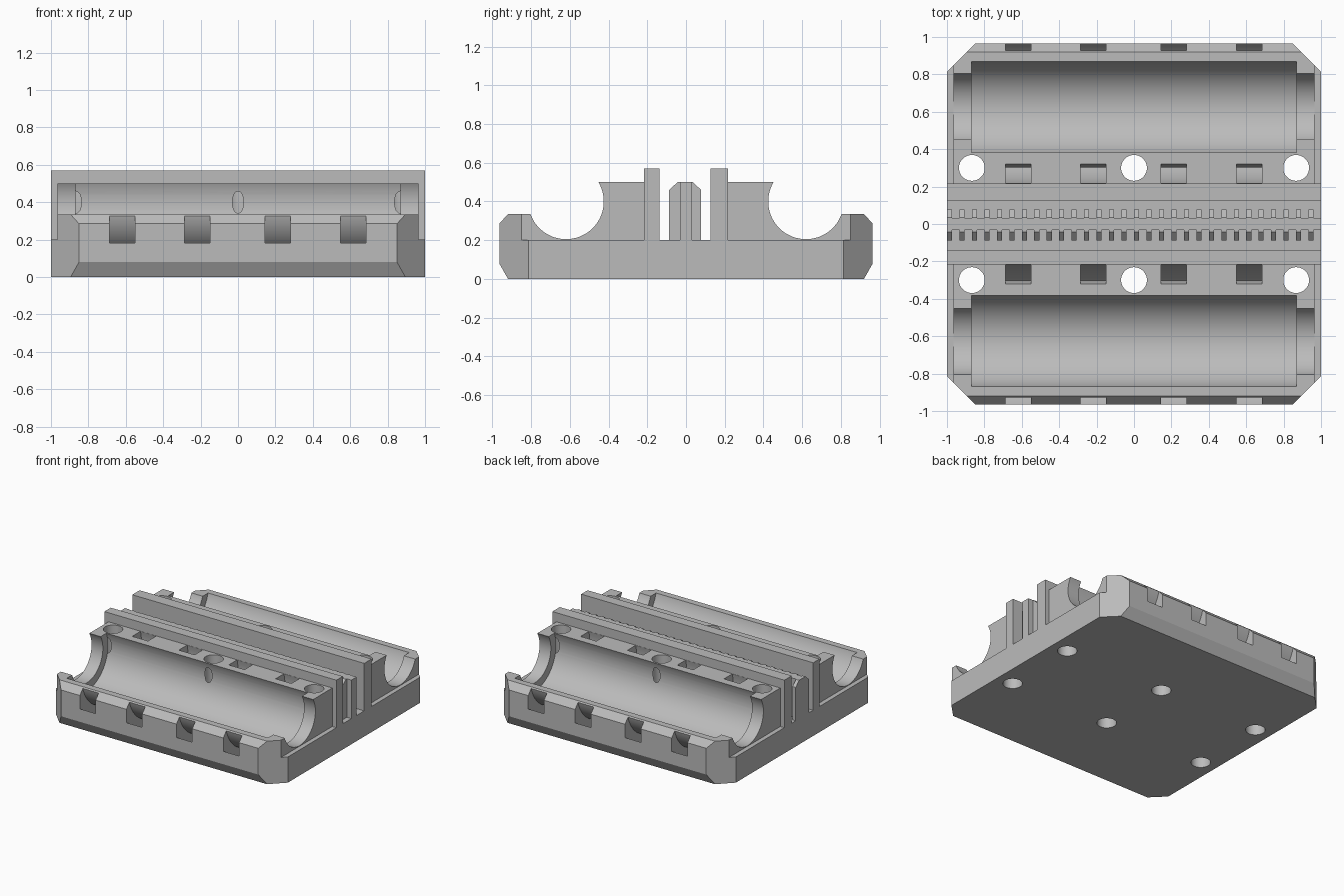
import bpy, bmesh, math
from mathutils import Matrix

cube = bpy.data.objects.get("Cube")
if cube:
    bpy.data.objects.remove(cube, do_unlink=True)

grey = bpy.data.materials.new("light_grey")
grey.use_nodes = True
colour = (0.5, 0.5, 0.5, 1)
grey.diffuse_color = colour
grey.node_tree.nodes["Principled BSDF"].inputs["Base Color"].default_value = colour


def finish(name, bm):
    bmesh.ops.recalc_face_normals(bm, faces=bm.faces)
    mesh = bpy.data.meshes.new(name)
    bm.to_mesh(mesh)
    bm.free()
    mesh.materials.append(grey)
    obj = bpy.data.objects.new(name, mesh)
    bpy.context.collection.objects.link(obj)
    return obj


def add_prism(bm, profile, x0, x1):
    """Extrude a (y, z) outline along x."""
    face = bm.faces.new([bm.verts.new((x0, y, z)) for y, z in profile])
    moved = bmesh.ops.extrude_face_region(bm, geom=[face])["geom"]
    verts = [v for v in moved if isinstance(v, bmesh.types.BMVert)]
    bmesh.ops.translate(bm, verts=verts, vec=(x1 - x0, 0, 0))


def box(name, centre, size, turn=0):
    bm = bmesh.new()
    matrix = (Matrix.Translation(centre) @ Matrix.Rotation(turn, 4, "Z")
              @ Matrix.Diagonal((*size, 1)))
    bmesh.ops.create_cube(bm, size=1, matrix=matrix)
    return finish(name, bm)


def cylinder(name, centre, radius, length, axis):
    bm = bmesh.new()
    turn = Matrix.Rotation(math.pi / 2, 4, "Y") if axis == "X" else Matrix()
    bmesh.ops.create_cone(bm, cap_ends=True, segments=72, radius1=radius,
                          radius2=radius, depth=length,
                          matrix=Matrix.Translation(centre) @ turn)
    return finish(name, bm)


def ring(name, x, y, width, inner, outer, steps=72):
    """Slightly oval band around a bearing, for a strap slot."""
    bm = bmesh.new()
    loops = []
    for i in range(steps):
        a = math.tau * i / steps
        loops.append([bm.verts.new((x + s * width / 2, y + r[0] * math.cos(a),
                                    AXIS_Z + r[1] * math.sin(a)))
                      for s, r in ((-1, inner), (1, inner), (1, outer), (-1, outer))])
    for i in range(steps):
        p, q = loops[i - 1], loops[i]
        for k in range(4):
            bm.faces.new((p[k - 1], p[k], q[k], q[k - 1]))
    return finish(name, bm)


AXIS_Y, AXIS_Z = 0.62, 0.4      # bearing axis
FLOOR, FIN = 0.2, 0.217         # base top, outer face of the tall fins
END = 0.965                     # end of the raised blocks


def half_profile(side, fin_inner):
    points = [(0.92, 0), (0.965, 0.08), (0.965, 0.285), (0.92, 0.335),
              (0.5, 0.335), (0.5, 0.5), (FIN, 0.5), (FIN, 0.57),
              (fin_inner, 0.57), (fin_inner, FLOOR), (0.032, FLOOR), (0.032, 0.5)]
    return [(side * y, z) for y, z in points]


# Carriage body: base, lips, blocks, fins and belt wall in one section
bm = bmesh.new()
add_prism(bm, half_profile(1, 0.126) + half_profile(-1, 0.138)[::-1], -1, 1)
body = finish("carriage_body", bm)

cutters = []
for side in (-1, 1):
    y = side * AXIS_Y
    # Bearing troughs with narrower ends
    cutters.append(cylinder("end_trough", (0, y, AXIS_Z), 0.195, 2.3, "X"))
    cutters.append(cylinder("bearing_trough", (0, y, AXIS_Z), 0.258, 1.735, "X"))
    # Strap slots
    for x in (-0.62, -0.218, 0.213, 0.617):
        cutters.append(ring("strap_slot", x, y, 0.136, (0.318, 0.3), (0.415, 0.395)))
    # Bolt holes
    for x in (-0.867, 0, 0.867):
        cutters.append(cylinder("bolt_hole", (x, side * 0.3, 0.3), 0.069, 1, "Z"))
    for end in (-1, 1):
        # Steps beside the blocks, and cut-off corners
        cutters.append(box("end_step", (end * (END + 0.1), side * (FIN + 0.5), FLOOR + 0.3),
                           (0.2, 1, 0.6)))
        mid = (1.815 / math.sqrt(2) + 0.2) / math.sqrt(2)
        cutters.append(box("corner_cut", (end * mid, side * mid, 0.3),
                           (0.4, 0.4, 1), math.pi / 4))

for cutter in cutters:
    cutter.hide_render = True
    mod = body.modifiers.new(cutter.name, "BOOLEAN")
    mod.operation = "DIFFERENCE"
    mod.solver = "EXACT"
    mod.object = cutter

# Apply all cuts and drop the cutters
bpy.context.view_layer.update()
graph = bpy.context.evaluated_depsgraph_get()
cut_mesh = bpy.data.meshes.new_from_object(body.evaluated_get(graph))
body.modifiers.clear()
body.data = cut_mesh
body.data.materials.clear()
body.data.materials.append(grey)
for cutter in cutters:
    bpy.data.objects.remove(cutter, do_unlink=True)

# Belt teeth on both faces of the belt wall
pitch = 2 / 30
for name, side, flat, tip in (("front_belt_teeth", -1, 0.043, 0.087),
                              ("back_belt_teeth", 1, 0.036, 0.077)):
    outline = [(0.03, FLOOR), (tip, FLOOR), (tip, 0.46), (flat, 0.5), (0.03, 0.5)]
    bm = bmesh.new()
    for i in range(30):
        x = -1 + i * pitch
        add_prism(bm, [(side * y, z) for y, z in outline], x, x + 0.027)
    finish(name, bm)

# Smooth the round cuts, keep every edge crisp
bpy.ops.object.select_all(action="DESELECT")
body.select_set(True)
bpy.context.view_layer.objects.active = body
bpy.ops.object.shade_smooth_by_angle(angle=math.radians(20))
